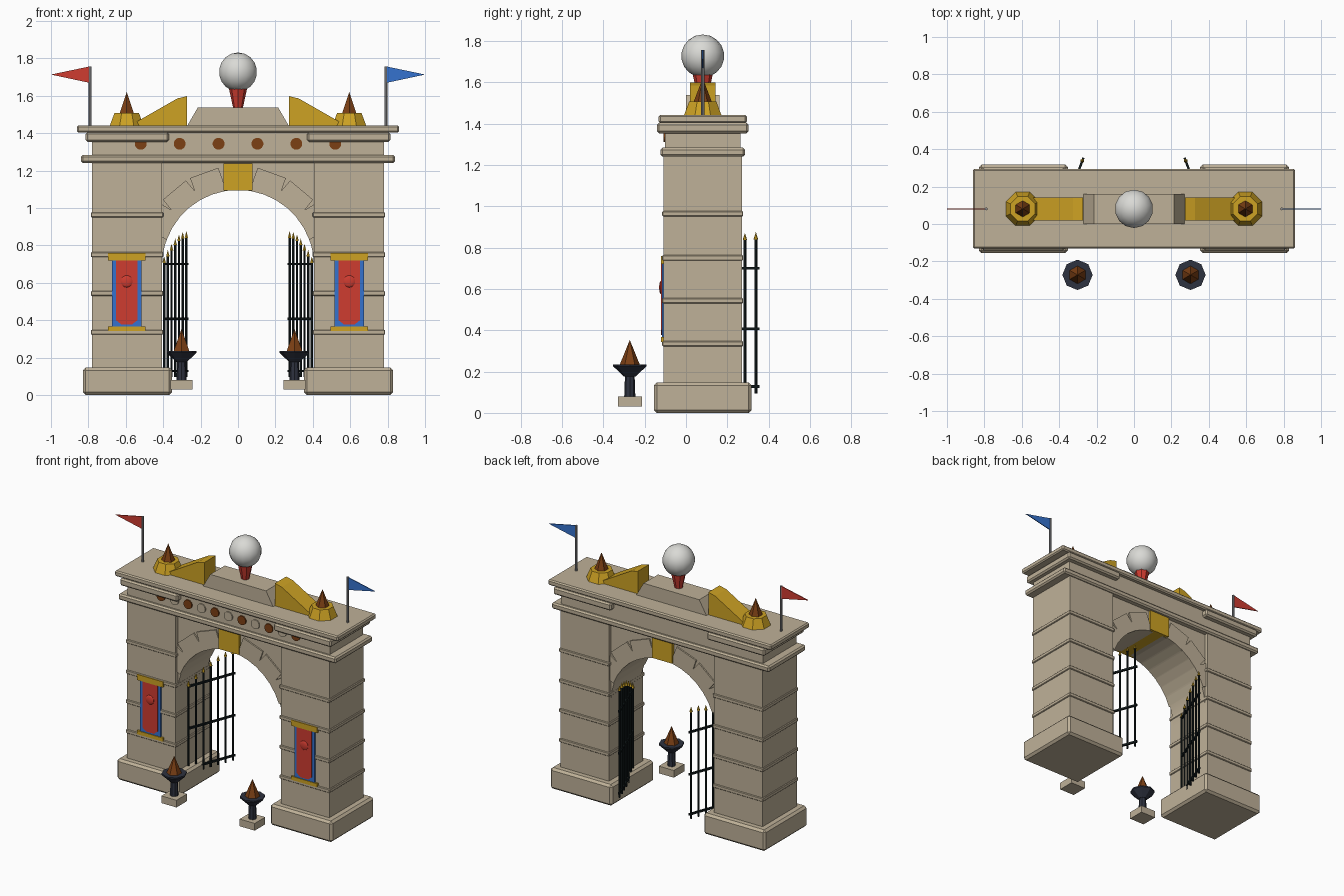
import bpy, bmesh, math
from mathutils import Vector, Matrix

cube = bpy.data.objects.get("Cube")
if cube:
    bpy.data.objects.remove(cube, do_unlink=True)


def material(name, r, g, b):
    m = bpy.data.materials.new(name)
    m.use_nodes = True
    m.diffuse_color = (r, g, b, 1)
    m.node_tree.nodes["Principled BSDF"].inputs["Base Color"].default_value = (r, g, b, 1)
    return m


stone = material("sandstone", .52, .44, .315)
gold = material("gold", .61, .36, .017)
red = material("red", .62, .045, .03)
blue = material("blue", .035, .17, .62)
brown = material("copper_brown", .2, .05, .007)
pale = material("pale_grey", .7, .7, .67)
steel = material("pole_grey", .27, .27, .28)
iron = material("black_iron", .006, .011, .012)
slate = material("slate", .027, .032, .05)

MID = .081      # depth centre of the gateway
FRONT = MID - .189


def finish(name, bm, mat, smooth=False):
    bmesh.ops.recalc_face_normals(bm, faces=bm.faces)
    me = bpy.data.meshes.new(name)
    bm.to_mesh(me)
    bm.free()
    me.materials.append(mat)
    if smooth:
        me.polygons.foreach_set("use_smooth", [True] * len(me.polygons))
        me.set_sharp_from_angle(angle=math.radians(35))
    ob = bpy.data.objects.new(name, me)
    bpy.context.collection.objects.link(ob)
    return ob


def box(name, x, y, z, mat, bevel=0):
    """Box from three (low, high) ranges."""
    bm = bmesh.new()
    size = [abs(r[1] - r[0]) for r in (x, y, z)]
    mid = [(r[0] + r[1]) / 2 for r in (x, y, z)]
    bmesh.ops.create_cube(bm, size=1, matrix=Matrix.Translation(mid) @ Matrix.Diagonal(size + [1]))
    if bevel:
        bmesh.ops.bevel(bm, geom=bm.edges[:], offset=bevel, segments=1, affect='EDGES')
    return finish(name, bm, mat)


def deep(half):
    return (MID - half, MID + half)


def prism(name, outline, y, mat, smooth=False):
    """Extrude an x-z outline along y."""
    bm = bmesh.new()
    face = bm.faces.new([bm.verts.new((px, y[0], pz)) for px, pz in outline])
    new = bmesh.ops.extrude_face_region(bm, geom=[face])["geom"]
    bmesh.ops.translate(bm, vec=(0, y[1] - y[0], 0),
                        verts=[v for v in new if isinstance(v, bmesh.types.BMVert)])
    return finish(name, bm, mat, smooth)


def rod(name, a, b, r1, r2, mat, sides=8, turn=0.0, smooth=False):
    """Tapered rod or cone between two points."""
    a, b = Vector(a), Vector(b)
    bm = bmesh.new()
    rot = (b - a).to_track_quat('Z', 'Y').to_matrix().to_4x4()
    bmesh.ops.create_cone(bm, cap_ends=True, segments=sides, radius1=r1, radius2=r2,
                          depth=(b - a).length,
                          matrix=Matrix.Translation((a + b) / 2) @ rot @ Matrix.Rotation(turn, 4, 'Z'))
    bmesh.ops.remove_doubles(bm, verts=bm.verts, dist=1e-5)
    return finish(name, bm, mat, smooth)


def ball(name, centre, size, mat):
    bm = bmesh.new()
    bmesh.ops.create_uvsphere(bm, u_segments=14, v_segments=9, radius=1,
                              matrix=Matrix.Translation(centre) @ Matrix.Diagonal(list(size) + [1]))
    return finish(name, bm, mat, True)


# Arch wall, voussoirs and keystone
SPRING, R = .69, .406
arc = [(R * math.cos(math.pi * i / 32), SPRING + R * math.sin(math.pi * i / 32)) for i in range(33)]
prism("arch_wall", arc + [(-.42, SPRING), (-.42, 1.26), (.42, 1.26), (.42, SPRING)], deep(.165), stone, True)
for i in range(1, 8):
    if i == 4:
        continue
    t = math.radians(10 + 20 * i)
    # Inner edge follows the opening; the outer corners leave a narrow open joint
    pts = []
    for rad, off in ((R, 10), (.465, 10), (.535, 8.6), (.535, -8.6), (.465, -10), (R, -10)):
        a = t + math.radians(off)
        pts.append((max(-R - .01, min(R + .01, rad * math.cos(a))), SPRING + rad * math.sin(a)))
    pts.append((R * math.cos(t), SPRING + R * math.sin(t)))
    prism("voussoir", pts, deep(.175), stone)
box("keystone", (-.078, .078), deep(.184), (1.094, 1.238), gold)

# Entablature
box("lower_cornice", (-.84, .84), deep(.205), (1.24, 1.283), stone, .01)
box("frieze", (-.78, .78), deep(.183), (1.28, 1.41), stone)
box("top_slab", (-.861, .861), deep(.213), (1.403, 1.441), stone, .008)
for i in range(11):
    x = (i - 5) * .104
    rod("frieze_disc", (x, MID - .17, 1.343), (x, FRONT - .002, 1.343), .032, .032,
        stone if i % 2 else brown, 14)

# Central pedestal with ball
prism("pedestal", [(-.272, 1.438), (.272, 1.438), (.215, 1.537), (-.215, 1.537)], deep(.08), stone)
rod("ball_neck", (0, MID, 1.535), (0, MID, 1.645), .026, .05, red, 8)
ball("crown_ball", (0, MID, 1.727), (.104, .104, .104), pale)


def pillar(s):
    def xs(a, b):
        return (s * a, s * b)

    box("pillar", xs(R, .78), deep(.189), (.12, 1.25), stone)
    box("pillar_base", xs(.353, .83), deep(.237), (0, .147), stone, .015)
    box("pillar_cap", xs(.37, .815), deep(.222), (1.353, 1.404), stone, .01)
    for z in (.335, .543, .75, .963):
        box("pillar_band", xs(R - .007, .787), deep(.196), (z - .013, z + .013), stone, .004)

    # Hanging banner
    c = s * .595
    box("banner_back", (c - .079, c + .079), (FRONT - .009, FRONT), (.36, .722), blue)
    prism("banner_cloth", [(c - .058, .72), (c + .058, .72), (c + .058, .4), (c + .03, .378),
                           (c - .03, .378), (c - .058, .4)], (FRONT - .013, FRONT - .008), red)
    ball("banner_boss", (c, FRONT - .013, .607), (.032, .009, .032), red)
    for z in ((.72, .759), (.342, .367)):
        box("banner_bar", (c - .1, c + .1), (FRONT - .014, FRONT), z, gold)

    # Roof ornaments
    prism("gold_scroll", [(s * .272, 1.438), (s * .272, 1.598), (s * .325, 1.585),
                          (s * .54, 1.462), (s * .56, 1.438)], deep(.062), gold)
    eighth = math.pi / 8
    rod("finial_base", (c, MID, 1.438), (c, MID, 1.507), .099, .071, gold, 8, eighth)
    rod("finial_spike", (c, MID, 1.5), (c, MID, 1.62), .046, 0, brown, 6)

    # Flag
    p = s * .79
    rod("flag_pole", (p, MID, 1.435), (p, MID, 1.757), .008, .008, steel, 8)
    prism("flag", [(p, 1.668), (p, 1.757), (s * 1.0, 1.713)], deep(.003), red if s < 0 else blue)

    # Open gate leaf
    hinge, free = Vector((s * .395, .02, 0)), Vector((s * .276, .338, 0))
    up = Vector((0, 0, 1))
    for i in range(7):
        t = i / 6
        foot = hinge.lerp(free, t)
        top = .705 + .135 * math.sin(t * math.pi / 2)
        rod("gate_bar", foot + up * .095, foot + up * top, .007, .007, iron, 6)
        rod("gate_spear", foot + up * top, foot + up * (top + .036), .011, 0, gold, 6)
    for z in (.128, .407, .7):
        rod("gate_rail", hinge + up * z, hinge.lerp(free, 1.05) + up * z, .009, .009, iron, 4, math.pi / 4)

    # Fire bowl
    x, y = s * .302, -.272
    box("bowl_plinth", (x - .058, x + .058), (y - .058, y + .058), (.03, .08), stone)
    rod("bowl_stem", (x, y, .078), (x, y, .19), .027, .023, slate, 8)
    rod("bowl_cup", (x, y, .175), (x, y, .226), .027, .081, slate, 8)
    rod("bowl_rim", (x, y, .226), (x, y, .235), .081, .081, slate, 8)
    rod("bowl_flame", (x, y, .23), (x, y, .353), .05, 0, brown, 6)


for side in (-1, 1):
    pillar(side)
